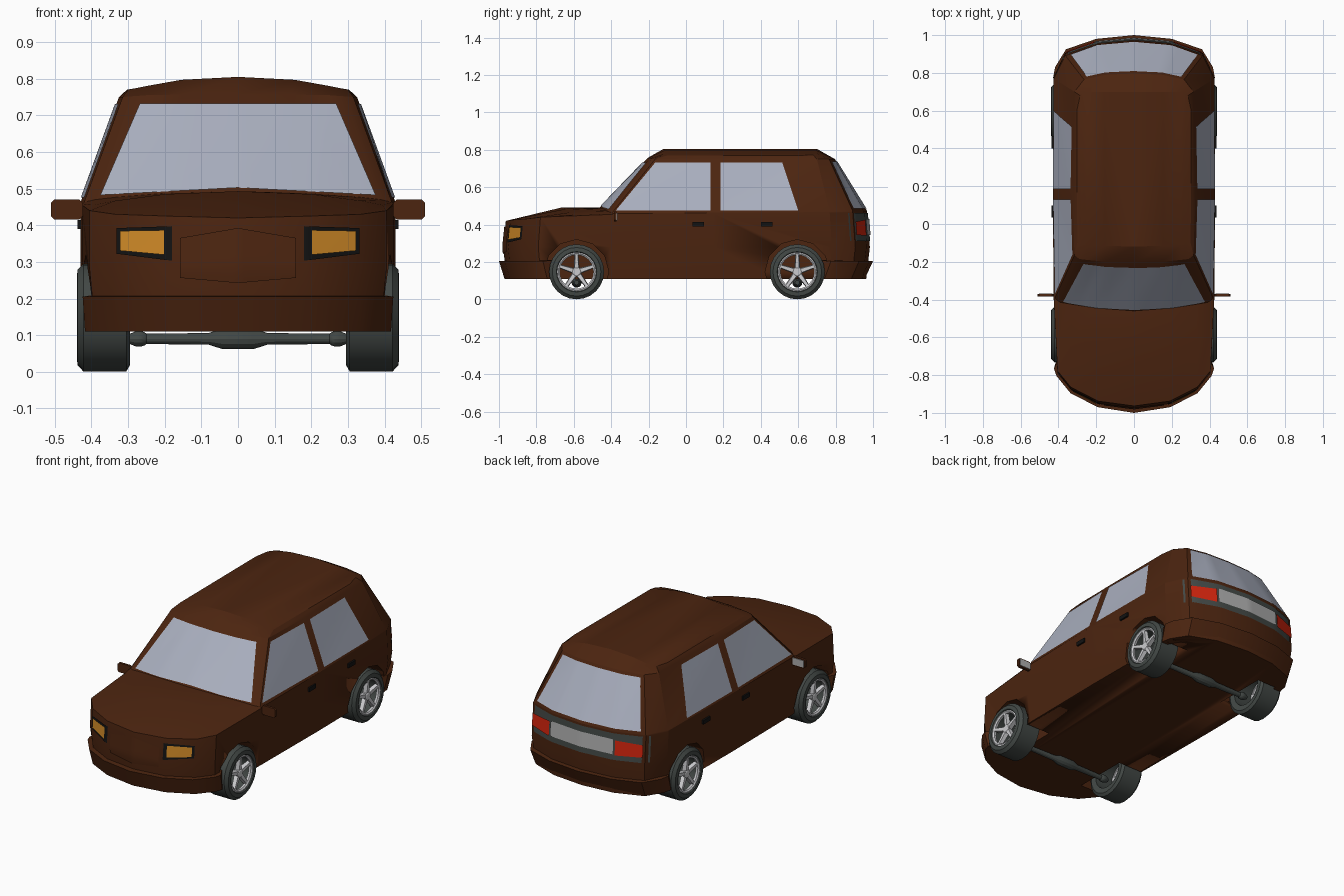
import bpy, bmesh, math
from mathutils import Vector, Matrix
from mathutils.bvhtree import BVHTree

if "Cube" in bpy.data.objects:
    bpy.data.objects.remove(bpy.data.objects["Cube"])


def material(name, rgb):
    m = bpy.data.materials.new(name)
    m.diffuse_color = (*rgb, 1)
    m.use_nodes = True
    m.node_tree.nodes["Principled BSDF"].inputs["Base Color"].default_value = m.diffuse_color
    return m


BROWN = material("brown paint", (0.072, 0.018, 0.005))
GLASS = material("window glass", (0.40, 0.43, 0.52))
RUBBER = material("dark grey", (0.055, 0.065, 0.060))
BLACK = material("black trim", (0.006, 0.006, 0.006))
AMBER = material("amber lamp", (0.62, 0.25, 0.02))
RED = material("red lamp", (0.65, 0.018, 0.004))
WHITE = material("pale panel", (0.42, 0.42, 0.42))
RIM = material("silver rim", (0.60, 0.60, 0.62))


def finish(bm, name, mat, fix=True):
    if fix:
        bmesh.ops.recalc_face_normals(bm, faces=bm.faces)
    me = bpy.data.meshes.new(name)
    bm.to_mesh(me)
    bm.free()
    me.materials.append(mat)
    ob = bpy.data.objects.new(name, me)
    bpy.context.collection.objects.link(ob)
    return ob


def add_box(bm, lo, hi):
    c = [(a + b) / 2 for a, b in zip(lo, hi)]
    s = [abs(b - a) for a, b in zip(lo, hi)]
    bmesh.ops.create_cube(bm, size=1, matrix=Matrix.Translation(c) @ Matrix.Diagonal((*s, 1)))


# Body shell: half outlines from nose centre to tail centre, stacked upwards
outline = [(0, -.978), (.19, -.952), (.335, -.877), (.405, -.79), (.425, -.40),
           (.43, .15), (.425, .78), (.365, .905), (.2, .965), (0, .983)]
shoulder_z = [.42, .425, .43, .44, .455, .46, .463, .465, .465, .465]
bottom = [(x * .96, y * .98, .11) for x, y in outline]
waist = [(x, y, .28) for x, y in outline]
shoulder = [(x, y * .985, z) for (x, y), z in zip(outline, shoulder_z)]
raised = [(x, y, z + .004) for x, y, z in shoulder]
bonnet = [(0, -.66, .493), (.2, -.64, .485), (.335, -.61, .467), (.395, -.58, .455)] + raised[4:]
belt = [(0, -.46, .492), (.2, -.445, .487), (.33, -.425, .477), (.39, -.415, .470),
        (.42, -.395, .463)] + [(x * .995, y, z + .004) for x, y, z in raised[5:]]
roof_rim = [(0, -.205, .757), (.15, -.20, .757), (.25, -.19, .755), (.29, -.185, .752), (.315, -.165, .75),
            (.325, .15, .75), (.315, .70, .75), (.265, .765, .75), (.15, .79, .75), (0, .797, .75)]
crown = [(0, -.12, .805), (.155, -.115, .797), (.25, -.11, .78), (.28, -.11, .774), (.30, -.10, .77),
         (.303, .60, .77), (.285, .68, .773), (.25, .70, .78), (.155, .70, .797), (0, .70, .805)]

bm = bmesh.new()
rings = []
for half in (bottom, waist, shoulder, bonnet, belt, roof_rim, crown):
    pts = half + [(-x, y, z) for x, y, z in half[-2:0:-1]]
    rings.append([bm.verts.new(p) for p in pts])
N = len(rings[0])
for a, b in zip(rings, rings[1:]):
    for i in range(N):
        j = (i + 1) % N
        bm.faces.new((a[i], a[j], b[j], b[i]))
for ring in (rings[0], rings[-1]):          # floor and roof panels
    for s in (1, -1):
        for i in range(4):
            bm.faces.new([ring[k * s % N] for k in (i, i + 1, 8 - i, 9 - i)])
bmesh.ops.recalc_face_normals(bm, faces=bm.faces)
surface = BVHTree.FromBMesh(bm)
body = finish(bm, "body", BROWN)

# Wheel wells cut from the shell
AXLES = (-.585, .595)
bm = bmesh.new()
for y in AXLES:
    for s in (1, -1):
        m = Matrix.Translation((s * .40, y, .148)) @ Matrix.Rotation(math.pi / 2, 4, 'Y')
        bmesh.ops.create_cone(bm, cap_ends=True, segments=12, radius1=.172, radius2=.172,
                              depth=.30, matrix=m)
cutter = finish(bm, "wheel_well_cutter", BROWN)
cutter.hide_render = True
cutter.hide_viewport = False
cutter.display_type = 'WIRE'
mod = body.modifiers.new("wheel_wells", 'BOOLEAN')
mod.operation, mod.solver, mod.object = 'DIFFERENCE', 'EXACT', cutter


def plate(name, corners, axis, side, mat, off=.004, bow=(0, 0), nu=20, nv=6):
    """Thin panel laid on the shell: corners bl, br, tr, tl in (x or y, z)."""
    bl, br, tr, tl = [Vector(c) for c in corners]
    ray = Vector((-side, 0, 0)) if axis == 'x' else Vector((0, -side, 0))
    bm = bmesh.new()
    grid = []
    for j in range(nv + 1):
        row, v = [], j / nv
        for i in range(nu + 1):
            u = i / nu
            p = bl.lerp(br, u).lerp(tl.lerp(tr, u), v)
            h = p.y + (1 - abs(2 * u - 1)) * (bow[0] * (1 - v) + bow[1] * v)
            start = Vector((2 * side, p.x, h)) if axis == 'x' else Vector((p.x, 2 * side, h))
            hit, normal, _, _ = surface.ray_cast(start, ray)
            row.append(bm.verts.new(hit + normal * off if hit else start + ray))
        grid.append(row)
    for a, b in zip(grid, grid[1:]):
        for i in range(nu):
            f = bm.faces.new((a[i], a[i + 1], b[i + 1], b[i]))
            f.normal_update()
            if f.normal.dot(ray) > 0:
                f.normal_flip()
    return finish(bm, name, mat, fix=False)


# Glazing
plate("windscreen", [(-.375, .480), (.375, .480), (.267, .73), (-.267, .73)], 'y', -1, GLASS, bow=(.020, 0))
plate("rear_window", [(-.335, .485), (.335, .485), (.25, .735), (-.25, .735)], 'y', 1, GLASS)
for s, tag in ((1, "right"), (-1, "left")):
    plate("front_window_" + tag, [(-.375, .475), (.13, .475), (.13, .73), (-.165, .73)], 'x', s, GLASS)
    plate("rear_side_window_" + tag, [(.185, .475), (.60, .475), (.515, .73), (.185, .73)], 'x', s, GLASS)
    # Headlamps
    plate("headlamp_frame_" + tag, [(s * .18, .303), (s * .33, .322), (s * .33, .392), (s * .18, .397)],
          'y', -1, BLACK)
    plate("headlamp_" + tag, [(s * .198, .319), (s * .318, .330), (s * .318, .384), (s * .198, .386)],
          'y', -1, AMBER, .008)
    # Tail lamps
    plate("tail_lamp_" + tag, [(s * .21, .340), (s * .355, .345), (s * .355, .415), (s * .21, .425)],
          'y', 1, RED, .009)

# Grille panel, tail panel and number plate area
plate("grille_panel", [(-.157, .257), (.157, .257), (.157, .365), (-.157, .365)], 'y', -1, BROWN,
      .005, bow=(-.014, .027))
plate("tail_panel", [(-.378, .312), (.378, .312), (.378, .462), (-.378, .462)], 'y', 1, RUBBER)
plate("tail_centre", [(-.20, .345), (.20, .345), (.20, .43), (-.20, .43)], 'y', 1, WHITE, .009)


# Bumpers
def bumper(name, path, drop):
    full = [(-x, y) for x, y in path[:0:-1]] + path
    bm = bmesh.new()
    rows = [[bm.verts.new((x * k, y * k * d, z)) for x, y in full]
            for k, d, z in ((.9, 1, .212), (1, 1, .205), (.985, drop, .11), (.9, 1, .11))]
    for a, b in zip(rows, rows[1:] + rows[:1]):
        for i in range(len(full) - 1):
            bm.faces.new((a[i], a[i + 1], b[i + 1], b[i]))
    for k in (0, -1):
        bm.faces.new([r[k] for r in rows])
    finish(bm, name, BROWN)


bumper("front_bumper", [(0, -1.0), (.19, -.97), (.335, -.897), (.41, -.805), (.424, -.765)], .985)
bumper("rear_bumper", [(0, 1.0), (.2, .98), (.36, .925), (.418, .83), (.428, .775)], .97)


def lathe(name, profile, y, z, mat, seg=24, side=1, closed=True):
    """Turn an (x, radius) profile around an axle line."""
    bm = bmesh.new()
    loops = [[bm.verts.new((side * x, y + r * math.cos(t), z + r * math.sin(t)))
              for t in (2 * math.pi * k / seg for k in range(seg))] for x, r in profile]
    for a, b in zip(loops, loops[1:] + (loops[:1] if closed else [])):
        for i in range(seg):
            j = (i + 1) % seg
            bm.faces.new((a[i], a[j], b[j], b[i]))
    if not closed:
        bm.faces.new(loops[0])
        bm.faces.new(loops[-1])
    return finish(bm, name, mat)


# Wheels: tyre, rim ring, hub and five tapered spokes
TYRE = [(.30, .098), (.295, .130), (.305, .147), (.422, .147), (.438, .130), (.440, .108), (.428, .100)]
RING = [(.415, .101), (.434, .106), (.436, .098), (.430, .090), (.415, .092)]
for y, end in zip(AXLES, ("front", "rear")):
    for s, tag in ((1, "right"), (-1, "left")):
        label = end + "_" + tag
        lathe("tyre_" + label, TYRE, y, .148, RUBBER, side=s)
        lathe("rim_ring_" + label, RING, y, .148, RIM, side=s)
        lathe("hub_" + label, [(.395, .022), (.422, .027), (.428, .018)], y, .148, RIM, 10, s, False)
        bm = bmesh.new()
        for k in range(5):
            a = math.pi / 2 + k * math.tau / 5
            section = []
            for r, w, x0, x1 in ((.012, .016, .400, .424), (.097, .010, .412, .432)):
                section.append([bm.verts.new((s * x, y + r * math.cos(a) - t * math.sin(a),
                                              .148 + r * math.sin(a) + t * math.cos(a)))
                                for x, t in ((x0, -w), (x1, -w * .7), (x1, w * .7), (x0, w))])
            for i in range(4):
                j = (i + 1) % 4
                bm.faces.new((section[0][i], section[0][j], section[1][j], section[1][i]))
            for sec in section:
                bm.faces.new(sec)
        finish(bm, "spokes_" + label, RIM)
    # Axle with rounded ends and a central casing
    half = [(0, .027), (.045, .027), (.08, .016), (.25, .014), (.255, .018), (.265, .021), (.278, .021), (.30, .012)]
    lathe(end + "_axle", [(-x, r) for x, r in half[:0:-1]] + half, y, .09, RUBBER, 12, 1, False)

# Door handles and mirrors
bm = bmesh.new()
for s in (1, -1):
    for y in (.035, .40):
        add_box(bm, (s * .415, y, .39), (s * .438, y + .062, .414))
finish(bm, "door_handles", BLACK)
for s, tag in ((1, "right"), (-1, "left")):
    bm = bmesh.new()
    add_box(bm, (s * .425, -.385, .416), (s * .51, -.371, .47))
    add_box(bm, (s * .40, -.384, .435), (s * .43, -.372, .458))
    bmesh.ops.bevel(bm, geom=[e for e in bm.edges if abs(e.verts[0].co.y - e.verts[1].co.y) > .013],
                    offset=.008, segments=1, affect='EDGES')
    finish(bm, "mirror_" + tag, BROWN)
    bm = bmesh.new()
    add_box(bm, (s * .432, -.372, .423), (s * .503, -.367, .463))
    finish(bm, "mirror_glass_" + tag, WHITE)

# Smooth shading with sharp creases kept
for ob in bpy.data.objects:
    ob.select_set(True)
bpy.context.view_layer.objects.active = body
bpy.ops.object.shade_smooth_by_angle(angle=math.radians(25))
